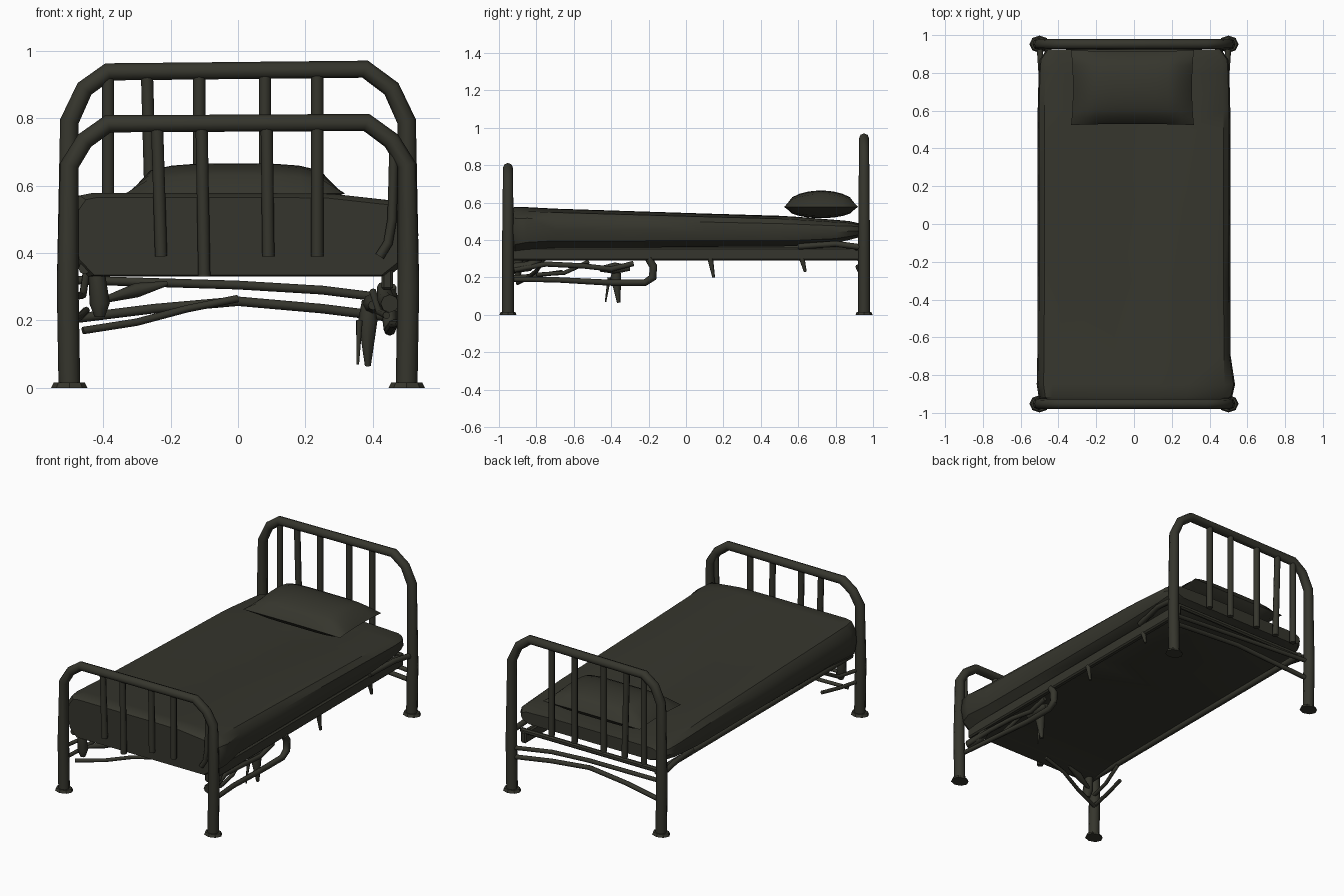
import bpy, bmesh, math
from mathutils import Vector

cube = bpy.data.objects.get("Cube")
if cube:
    bpy.data.objects.remove(cube, do_unlink=True)

COLOUR = (0.036, 0.036, 0.026, 1)
olive = bpy.data.materials.new("dark_olive")
olive.use_nodes = True
olive.diffuse_color = COLOUR
bsdf = olive.node_tree.nodes["Principled BSDF"]
bsdf.inputs["Base Color"].default_value = COLOUR
bsdf.inputs["Roughness"].default_value = 0.8


def finish(name, mesh, smooth):
    """Link a mesh, colour it and smooth its soft edges."""
    mesh.materials.clear()
    mesh.materials.append(olive)
    obj = bpy.data.objects.new(name, mesh)
    bpy.context.collection.objects.link(obj)
    bpy.ops.object.select_all(action='DESELECT')
    bpy.context.view_layer.objects.active = obj
    obj.select_set(True)
    bpy.ops.object.shade_smooth_by_angle(angle=math.radians(smooth))


def from_bmesh(name, bm, smooth):
    bmesh.ops.recalc_face_normals(bm, faces=bm.faces[:])
    mesh = bpy.data.meshes.new(name)
    bm.to_mesh(mesh)
    bm.free()
    finish(name, mesh, smooth)


def tube(name, points, radius, radii=None):
    """Eight-sided pipe along a path; radii scales it point by point."""
    curve = bpy.data.curves.new(name + "_path", 'CURVE')
    curve.dimensions = '3D'
    curve.bevel_depth = radius
    curve.bevel_resolution = 2
    curve.use_fill_caps = True
    spline = curve.splines.new('POLY')
    spline.points.add(len(points) - 1)
    for i, co in enumerate(points):
        spline.points[i].co = (*co, 1)
        spline.points[i].radius = radii[i] if radii else 1
    temp = bpy.data.objects.new(name + "_temp", curve)
    bpy.context.collection.objects.link(temp)
    graph = bpy.context.evaluated_depsgraph_get()
    mesh = bpy.data.meshes.new_from_object(temp.evaluated_get(graph))
    bpy.data.objects.remove(temp, do_unlink=True)
    finish(name, mesh, 50)


def box(name, low, high, bevel):
    bm = bmesh.new()
    bmesh.ops.create_cube(bm, size=1)
    low, high = Vector(low), Vector(high)
    for v in bm.verts:
        v.co = (low + high) / 2 + v.co * (high - low)
    bmesh.ops.bevel(bm, geom=bm.edges[:], offset=bevel, segments=1, affect='EDGES')
    from_bmesh(name, bm, 20)


def loft(name, rings, smooth):
    """Skin closed rings of points and cap both ends."""
    bm = bmesh.new()
    loops = [[bm.verts.new(p) for p in ring] for ring in rings]
    for a, b in zip(loops, loops[1:]):
        for i in range(len(a)):
            j = (i + 1) % len(a)
            bm.faces.new((a[i], a[j], b[j], b[i]))
    bm.faces.new(loops[0])
    bm.faces.new(loops[-1])
    from_bmesh(name, bm, smooth)


def bed_end(name, y, shoulder, top, rise, bars):
    """Bent pipe hoop with upright bars and flanged feet."""
    half = [(0.5, 0.01), (0.505, 0.3), (0.5, shoulder), (0.455, top - 0.05), (0.385, top)]
    path = [(-x, y, z) for x, z in half]
    path += [(x - rise * (z >= top), y, z + rise * (z >= top)) for x, z in reversed(half)]
    scale = [1.15, 1.15, 1, 0.95, 0.95]
    tube(name + "_hoop", path, 0.028, scale + scale[::-1])
    for i, (low_x, low_z, high_x) in enumerate(bars):
        tube(f"{name}_bar_{i + 1}", [(low_x, y, low_z), (high_x, y, top)], 0.018)
    for side, x in (("right", -0.5), ("left", 0.5)):
        bm = bmesh.new()
        bmesh.ops.create_cone(bm, cap_ends=True, segments=8, radius1=0.054,
                              radius2=0.046, depth=0.016)
        for v in bm.verts:
            v.co = (v.co.x + x, v.co.y * 0.85 + y, v.co.z + 0.008)
        from_bmesh(f"{name}_foot_{side}", bm, 20)


# Head and foot hoops
bed_end("head", 0.952, 0.79, 0.937, 0.008,
        [(-0.385, 0.4, -0.385), (-0.255, 0.4, -0.27), (-0.115, 0.4, -0.115),
         (0.08, 0.4, 0.08), (0.235, 0.4, 0.235)])
bed_end("foot", -0.952, 0.66, 0.783, 0.004,
        [(-0.228, 0.39, -0.24), (-0.1, 0.33, -0.108), (0.09, 0.39, 0.085),
         (0.235, 0.39, 0.235)])
tube("foot_bent_bar", [(0.42, -0.95, 0.39), (0.445, -0.95, 0.43), (0.457, -0.95, 0.5),
                       (0.462, -0.95, 0.7)], 0.014)

# Bed frame: deep rail on the left, slim rail on the right
box("side_rail_left", (0.425, -0.93, 0.29), (0.46, 0.93, 0.36), 0.008)
tube("side_rail_right", [(-0.455, -0.93, 0.355), (-0.455, 0.93, 0.355)], 0.018)
for side, s in (("right", -1), ("left", 1)):
    tube(f"head_bracket_{side}", [(s * 0.5, 0.95, 0.36), (s * 0.49, 0.8, 0.38), (s * 0.46, 0.6, 0.365)], 0.016)
box("head_cross_rail", (-0.47, 0.9, 0.345), (0.47, 0.925, 0.375), 0.008)

# Mattress: width, top and bottom heights change along its length
stations = [  # y, half width, top, bottom
    (-0.938, 0.485, 0.565, 0.335), (-0.915, 0.505, 0.578, 0.33), (-0.85, 0.515, 0.576, 0.345),
    (-0.7, 0.512, 0.568, 0.357), (-0.3, 0.51, 0.555, 0.36), (0.1, 0.51, 0.542, 0.364),
    (0.5, 0.51, 0.53, 0.366), (0.6, 0.51, 0.524, 0.37),
    (0.8, 0.505, 0.508, 0.385), (0.87, 0.5, 0.502, 0.4), (0.925, 0.46, 0.49, 0.415)]
rings = []
for y, w, top, bottom in stations:
    h = top - bottom
    # The sleeping hollow deepens towards the pillow
    fade = min((y + 0.94) / 1.5, (0.925 - y) / 0.35, 1)
    dip = 0.04 * max(0, fade)
    bump = 0.024 * max(0, 1 - abs(y + 0.87) / 0.12)
    right = [(-0.88, 0), (-0.97, 0.2), (-1, 0.5), (-0.985, 0.8), (-0.93, 0.97)]
    left = [(-a, b * 0.93) for a, b in reversed(right)]
    crease = -0.86 + 0.36 * max(0, fade)
    middle = [(crease, 1), (-0.2, 1), (0.2, 1), (0.55, 0.99)]
    rings.append([(a * w + bump * (a > 0.95), y, bottom + b * h - dip * (abs(a) < 0.3))
                  for a, b in right + middle + left])
loft("mattress", rings, 35)

# Pillow: two bulging sheets that meet at a pinched seam
bm = bmesh.new()
N = 10
for sign, height in ((1, 0.088), (-1, 0.06)):
    grid = []
    for i in range(N + 1):
        for j in range(N + 1):
            u, v = 2 * i / N - 1, 2 * j / N - 1
            puff = ((1 - u ** 4) * (1 - v ** 2)) ** 0.5
            x = u * (0.325 - 0.01 * (1 - v * v)) - 0.008
            y = v * (0.198 - 0.006 * (1 - u * u)) + 0.722
            grid.append(bm.verts.new((x, y, 0.577 + sign * height * puff)))
    for i in range(N):
        for j in range(N):
            k = i * (N + 1) + j
            bm.faces.new((grid[k], grid[k + 1], grid[k + N + 2], grid[k + N + 1]))
bmesh.ops.remove_doubles(bm, verts=bm.verts[:], dist=0.0005)
from_bmesh("pillow", bm, 50)

# Bowed braces below the head
tube("lower_brace", [(-0.49, 0.95, 0.205), (-0.25, 0.93, 0.235), (0, 0.92, 0.257),
                     (0.25, 0.93, 0.235), (0.49, 0.95, 0.205)], 0.014)
tube("upper_brace", [(-0.49, 0.95, 0.32), (0, 0.93, 0.305), (0.25, 0.93, 0.29),
                     (0.49, 0.95, 0.26)], 0.013)

# Crank pipework near the foot
tube("crank_loop", [(0.48, -0.94, 0.19), (0.46, -0.7, 0.188), (0.45, -0.4, 0.172),
                    (0.45, -0.22, 0.172), (0.45, -0.178, 0.2), (0.45, -0.175, 0.26),
                    (0.45, -0.2, 0.3)], 0.018, [0.7, 0.8, 0.9, 1, 1.2, 1.2, 1.1])
tube("crank_rod", [(0.47, -0.92, 0.24), (0.44, -0.75, 0.272), (0.44, -0.55, 0.262),
                   (0.43, -0.4, 0.245), (0.43, -0.28, 0.275)], 0.014)
tube("crank_link", [(0.44, -0.8, 0.215), (0.42, -0.65, 0.225), (0.4, -0.52, 0.285)], 0.011)
tube("crank_joint", [(0.4, -0.46, 0.245), (0.4, -0.38, 0.25), (0.4, -0.3, 0.25)],
     0.028, [0.5, 1.1, 0.5])
tube("crank_mount", [(0.45, -0.93, 0.25), (0.44, -0.84, 0.26), (0.43, -0.78, 0.3)],
     0.03, [0.9, 0.9, 0.6])
tube("crank_handle", [(0.385, -0.37, 0.26), (0.385, -0.375, 0.2), (0.385, -0.36, 0.065)],
     0.022, [0.8, 1.3, 0.4])
tube("crank_spike", [(0.36, -0.41, 0.2), (0.355, -0.43, 0.07)], 0.01, [1, 0.4])

# Right-hand foot corner fittings
tube("foot_bracket_right", [(-0.49, -0.94, 0.2), (-0.47, -0.8, 0.21), (-0.45, -0.66, 0.23)], 0.011)
tube("foot_stay_right", [(-0.49, -0.94, 0.27), (-0.46, -0.8, 0.275), (-0.45, -0.68, 0.34)], 0.011)
tube("foot_knob_right", [(-0.41, -0.9, 0.21), (-0.41, -0.9, 0.25), (-0.42, -0.9, 0.35)],
     0.03, [0.5, 1, 0.8])
tube("loose_strap", [(-0.4, -0.88, 0.26), (-0.3, -0.85, 0.29), (-0.21, -0.83, 0.31)],
     0.018, [0.5, 1.2, 0.4])
tube("foot_brace", [(-0.46, -0.9, 0.17), (-0.3, -0.85, 0.195), (-0.15, -0.8, 0.235),
                    (0, -0.78, 0.265)], 0.011)

# Clips hanging from the left rail
for name, y, low in (("middle_clip", 0.14, 0.2), ("rear_clip", 0.63, 0.23)):
    tube(name, [(0.45, y - 0.01, 0.3), (0.45, y + 0.008, low)], 0.015, [1, 0.5])
